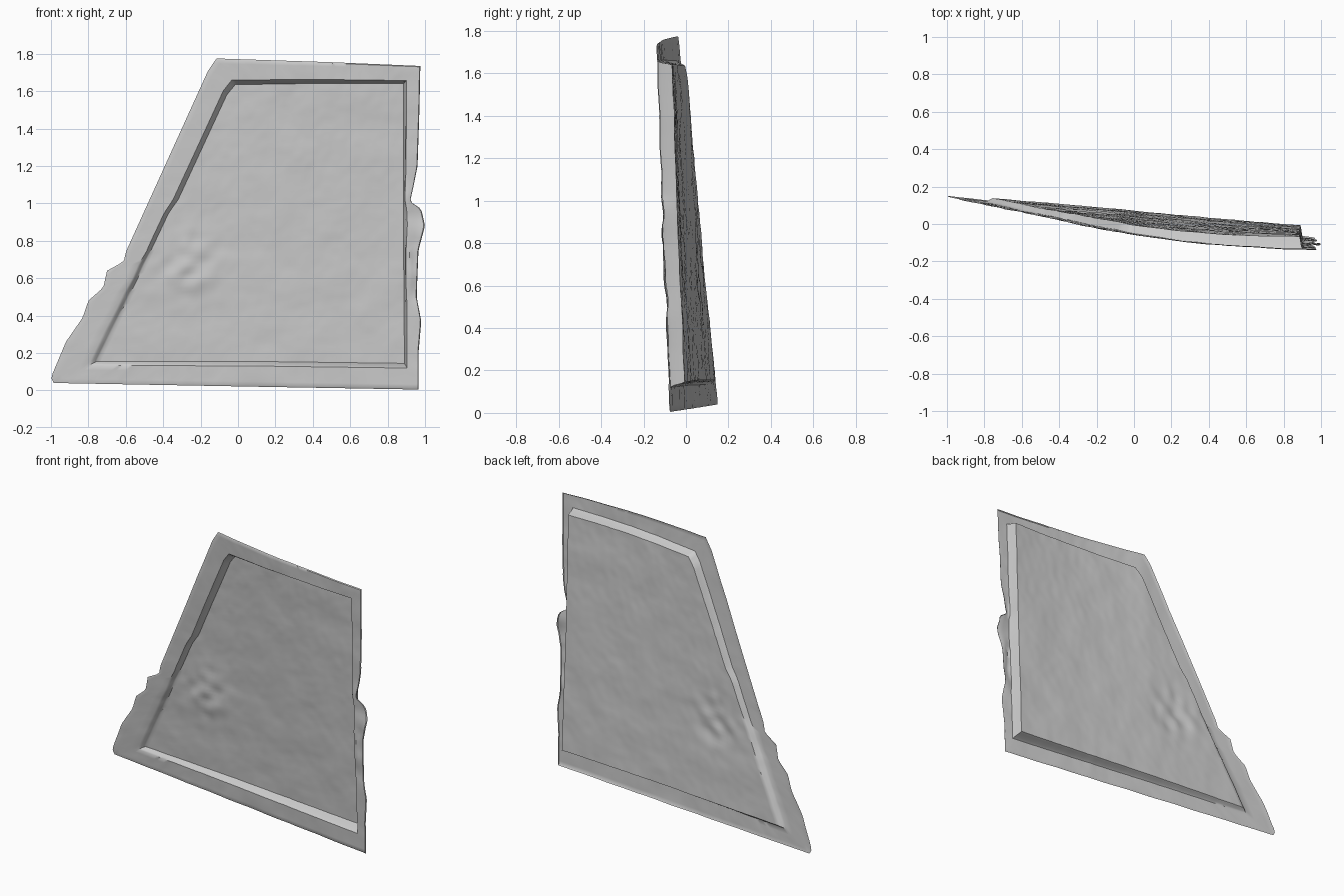
import bpy, bmesh, math
from mathutils import Vector, noise

if "Cube" in bpy.data.objects:
    bpy.data.objects.remove(bpy.data.objects["Cube"])

N = 72  # segments per side

# Outlines in (x, z): left and right run upward, bottom and top run rightward
OUTER = dict(
    left=[(-0.985, 0.04), (-1.0, 0.07), (-0.92, 0.26), (-0.83, 0.39), (-0.80, 0.48), (-0.72, 0.55),
          (-0.70, 0.64), (-0.61, 0.69), (-0.60, 0.74), (-0.16, 1.71), (-0.115, 1.775)],
    right=[(0.965, 0.005), (0.965, 0.2), (0.98, 0.37), (0.955, 0.5), (0.965, 0.75), (1.0, 0.88),
           (0.98, 0.97), (0.92, 1.01), (0.94, 1.1), (0.96, 1.2), (0.97, 1.5), (0.975, 1.735)],
    bottom=[(-0.985, 0.04), (0.1, 0.02), (0.965, 0.005)],
    top=[(-0.115, 1.775), (0.5, 1.755), (0.975, 1.735)])
INNER = dict(
    left=[(-0.755, 0.155), (-0.55, 0.57), (-0.37, 0.95), (-0.32, 1.02), (-0.06, 1.58), (-0.015, 1.635)],
    right=[(0.89, 0.145), (0.885, 0.8), (0.885, 1.64)],
    bottom=[(-0.755, 0.155), (0.1, 0.155), (0.89, 0.145)],
    top=[(-0.015, 1.635), (0.45, 1.642), (0.885, 1.64)])


def along(pts, t):
    """Point at fraction t of a polyline's length."""
    pts = [Vector(p) for p in pts]
    lens = [(b - a).length for a, b in zip(pts, pts[1:])]
    d = t * sum(lens)
    for a, b, l in zip(pts, pts[1:], lens):
        if d <= l:
            return a.lerp(b, d / l)
        d -= l
    return pts[-1]


def coons(o, u, v):
    """Fill four boundary polylines with a smooth patch."""
    l, r, b, t = along(o['left'], v), along(o['right'], v), along(o['bottom'], u), along(o['top'], u)
    c = [Vector(p) for p in (o['left'][0], o['right'][0], o['left'][-1], o['right'][-1])]
    return (l * (1 - u) + r * u + b * (1 - v) + t * v
            - (c[0] * (1 - u) + c[1] * u) * (1 - v) - (c[2] * (1 - u) + c[3] * u) * v)


def rim_y(x, z):
    """Twisted, slightly bowed surface of the frame."""
    y = 0.035 - 0.117 * x - 0.0486 * z + 0.0137 * x * z
    bow = max(0, math.sin(math.pi * (x + 0.1) / 1.07)) if x > -0.1 else 0
    return y - 0.022 * bow * z / 1.75


def depth(x):
    return 0.025 + 0.042 * (x + 0.75) / 1.64


def wear(x, z, panel):
    """Surface unevenness, the chipped patch and the worn right edge."""
    d = 0.004 * noise.noise(Vector((x * 6, 0, z * 6))) + 0.0015 * noise.noise(Vector((x * 22, 3, z * 22)))
    if panel:
        g = math.exp(-((x + 0.28) / 0.16) ** 2 - ((z - 0.66) / 0.17) ** 2)
        d += g * (0.022 * noise.noise(Vector((x * 11, 7, z * 11))) - 0.008)
    elif x > 0.9 and 0.3 < z < 1.2:
        d += 0.018 * noise.noise(Vector((x * 14, 5, z * 9))) * math.sin((z - 0.3) / 0.9 * math.pi)
    return d


bm = bmesh.new()


def vert(p, sink):
    x, z = p
    return bm.verts.new((x, rim_y(x, z) + sink * depth(x) + wear(x, z, sink > 0.9), z))


# Sunken panel
grid = [[vert(coons(INNER, i / N, j / N), 1.0) for j in range(N + 1)] for i in range(N + 1)]
for i in range(N):
    for j in range(N):
        bm.faces.new((grid[i][j], grid[i + 1][j], grid[i + 1][j + 1], grid[i][j + 1]))

# Steep wall and flat frame, as rings around the panel
loop = ([(i, 0) for i in range(N)] + [(N, j) for j in range(N)]
        + [(i, N) for i in range(N, 0, -1)] + [(0, j) for j in range(N, 0, -1)])
rings = [[grid[i][j] for i, j in loop]]
for f, sink in ((0.05, 0.75), (0.11, 0.25), (0.18, 0.0), (0.4, 0.0), (0.6, 0.0), (0.8, 0.0), (0.95, 0.0), (1.0, 0.08)):
    ring = []
    for i, j in loop:
        a, b = coons(INNER, i / N, j / N), coons(OUTER, i / N, j / N)
        ring.append(vert(a.lerp(b, f), sink))
    rings.append(ring)
for a, b in zip(rings, rings[1:]):
    for k in range(len(loop)):
        m = (k + 1) % len(loop)
        bm.faces.new((a[k], b[k], b[m], a[m]))

bmesh.ops.recalc_face_normals(bm, faces=bm.faces)
bm.normal_update()
if sum(f.normal.y * f.calc_area() for f in bm.faces) > 0:
    bmesh.ops.reverse_faces(bm, faces=bm.faces)

mesh = bpy.data.meshes.new("recessed_stone_panel")
bm.to_mesh(mesh)
bm.free()
panel = bpy.data.objects.new("recessed_stone_panel", mesh)
bpy.context.collection.objects.link(panel)
bpy.context.view_layer.objects.active = panel
panel.select_set(True)
bpy.ops.object.shade_smooth_by_angle(angle=math.radians(40))
